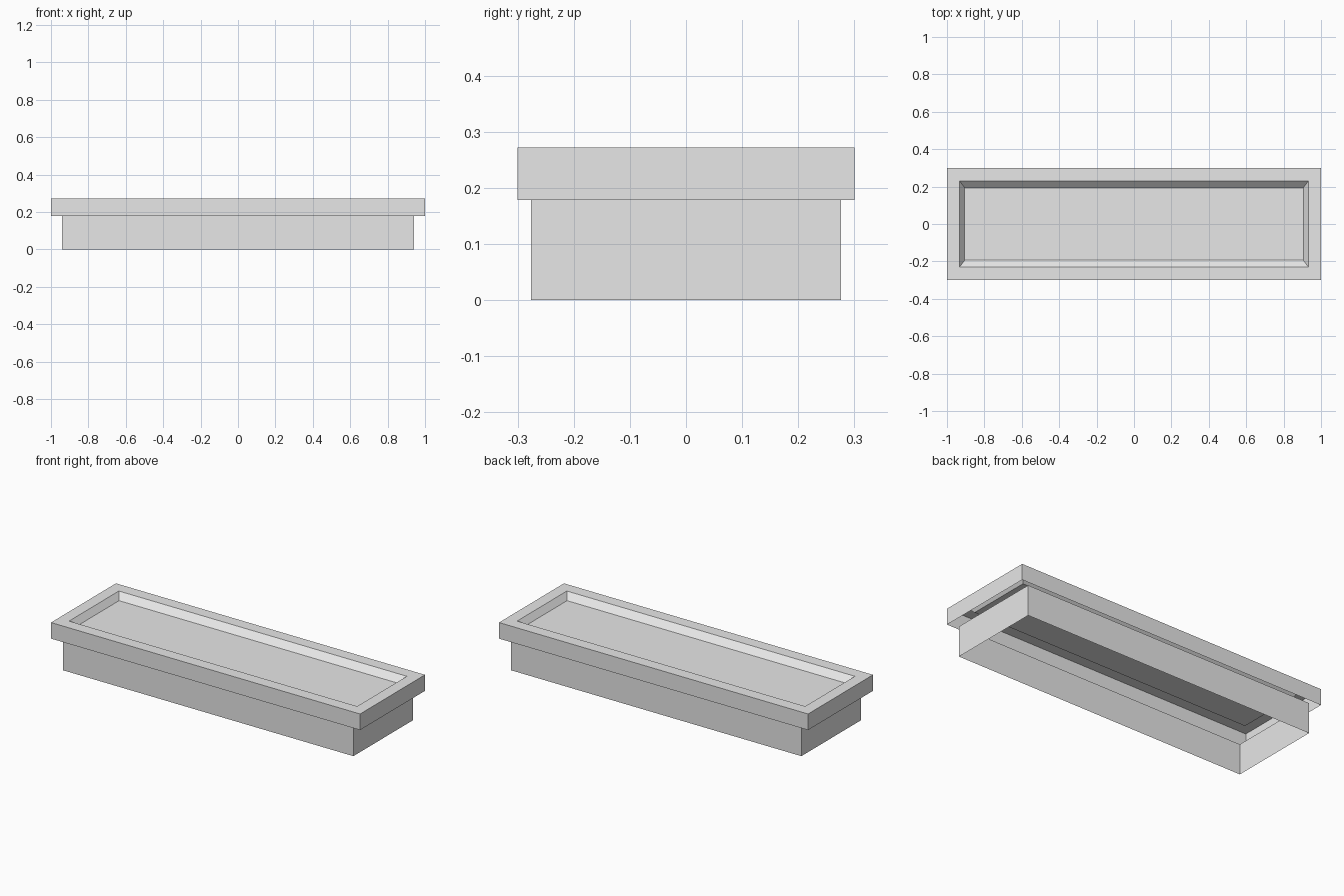
import bpy
import bmesh

cube = bpy.data.objects.get("Cube")
if cube:
    bpy.data.objects.remove(cube, do_unlink=True)

# Single plain grey
grey = bpy.data.materials.new("plain_grey")
grey.use_nodes = True
COLOUR = (0.8, 0.8, 0.8, 1)
grey.diffuse_color = COLOUR
grey.node_tree.nodes["Principled BSDF"].inputs["Base Color"].default_value = COLOUR


def rectangular_shell(name, loops, cap=False):
    """Bridge rectangles given as (half x, half y, z); optionally close the last."""
    bm = bmesh.new()
    signs = ((-1, -1), (1, -1), (1, 1), (-1, 1))
    rings = [[bm.verts.new((sx * x, sy * y, z)) for sx, sy in signs]
             for x, y, z in loops]
    for low, high in zip(rings, rings[1:]):
        for i in range(4):
            j = (i + 1) % 4
            bm.faces.new((low[i], low[j], high[j], high[i]))
    if cap:
        bm.faces.new(rings[-1])
    mesh = bpy.data.meshes.new(name)
    bm.to_mesh(mesh)
    bm.free()
    mesh.materials.append(grey)
    obj = bpy.data.objects.new(name, mesh)
    bpy.context.collection.objects.link(obj)
    return obj


SEAM, TOP, FLOOR = 0.178, 0.272, 0.237

# Open-bottomed base walls
rectangular_shell("base_walls", [(0.94, 0.276, 0), (0.94, 0.276, SEAM)])

# Overhanging rim, sloped inner edge and recessed tray floor, hollow beneath
rectangular_shell("rim_and_tray", [
    (1, 0.3, SEAM),
    (1, 0.3, TOP),
    (0.932, 0.23, TOP),
    (0.905, 0.193, FLOOR),
], cap=True)
